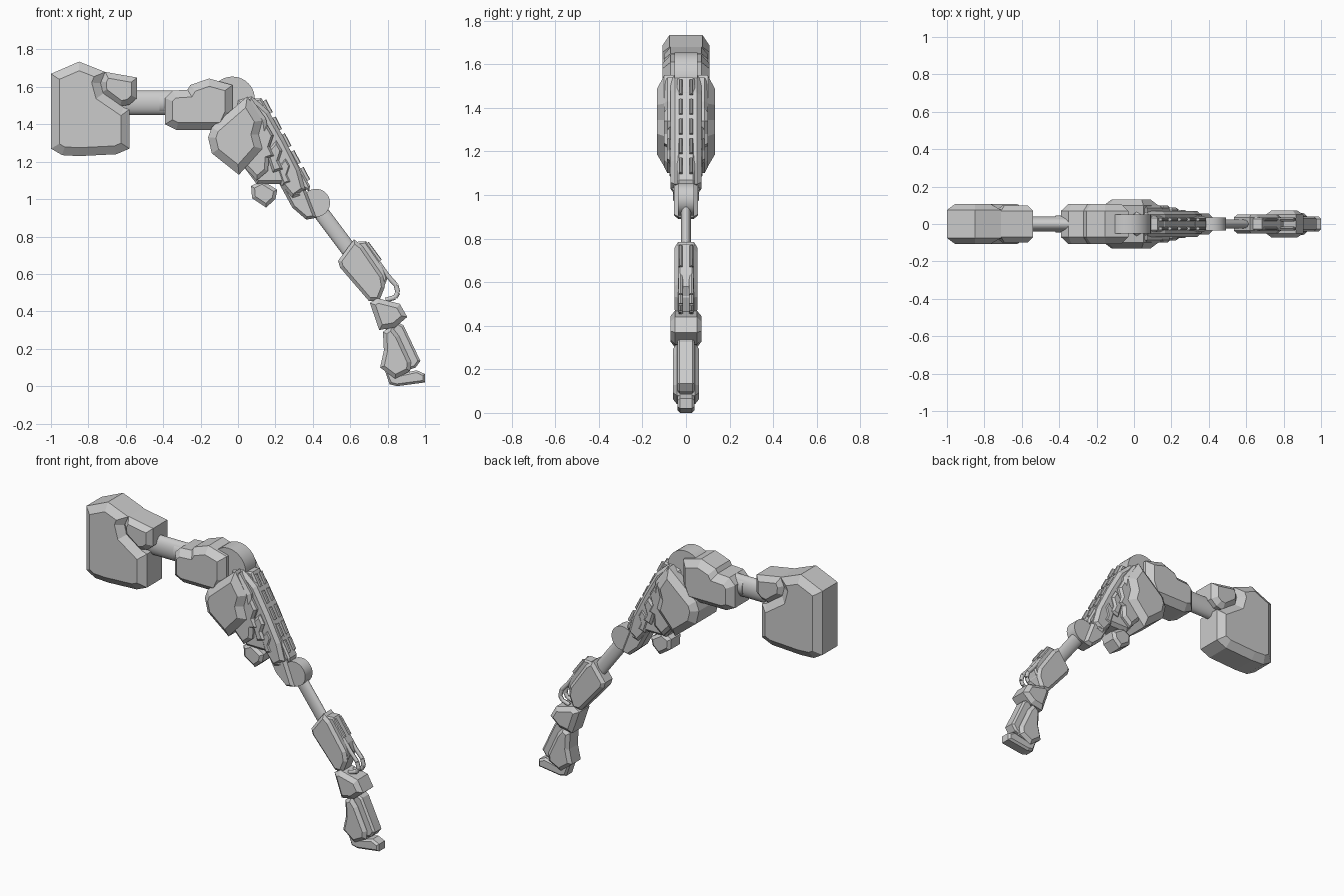
import bpy, bmesh, math
from mathutils import Vector, Matrix

if "Cube" in bpy.data.objects:
    bpy.data.objects.remove(bpy.data.objects["Cube"])

grey = bpy.data.materials.new("light grey")
grey.diffuse_color = (0.6, 0.6, 0.6, 1)
grey.use_nodes = True
grey.node_tree.nodes["Principled BSDF"].inputs["Base Color"].default_value = grey.diffuse_color


def finish(name, bm, smooth=False):
    bmesh.ops.recalc_face_normals(bm, faces=bm.faces)
    me = bpy.data.meshes.new(name)
    bm.to_mesh(me)
    bm.free()
    me.materials.append(grey)
    ob = bpy.data.objects.new(name, me)
    bpy.context.collection.objects.link(ob)
    if smooth:
        bpy.ops.object.select_all(action='DESELECT')
        ob.select_set(True)
        bpy.context.view_layer.objects.active = ob
        bpy.ops.object.shade_smooth_by_angle(angle=math.radians(40))
    return ob


def inset(pts, d):
    """Move every edge of a closed outline inwards by d."""
    p = [Vector(q) for q in pts]
    n = len(p)
    area = sum(p[i].x * p[(i + 1) % n].y - p[(i + 1) % n].x * p[i].y for i in range(n))
    s = 1 if area > 0 else -1
    out = []
    for i in range(n):
        a = (p[i] - p[i - 1]).normalized()
        b = (p[(i + 1) % n] - p[i]).normalized()
        na, nb = Vector((-a.y, a.x)) * s, Vector((-b.y, b.x)) * s
        m = (na + nb).normalized()
        out.append(p[i] + m * d / max(m.dot(na), 0.6))
    return out


def armour(name, pts, rim, half, bevel):
    """Plate with a side outline, flat rim and chamfered faces on both sides."""
    bm = bmesh.new()
    inner = inset(pts, bevel)
    rings = [[bm.verts.new((q[0], y, q[1])) for q in o]
             for o, y in ((inner, -half), (pts, -rim), (pts, rim), (inner, half))]
    n = len(pts)
    for r0, r1 in zip(rings, rings[1:]):
        for i in range(n):
            j = (i + 1) % n
            bm.faces.new((r0[i], r0[j], r1[j], r1[i]))
    bm.faces.new(rings[0])
    bm.faces.new(rings[-1])
    return finish(name, bm)


def rod(name, a, b, in_plane, depth, y=0, segs=24):
    """Elliptical rod between two side points."""
    a, b = Vector((a[0], y, a[1])), Vector((b[0], y, b[1]))
    d = (b - a).normalized()
    side = Vector((0, 1, 0))
    up = d.cross(side)
    bm = bmesh.new()
    ends = []
    for c in (a, b):
        ends.append([bm.verts.new(c + up * in_plane * math.cos(t) + side * depth * math.sin(t))
                     for t in (2 * math.pi * k / segs for k in range(segs))])
    for k in range(segs):
        j = (k + 1) % segs
        bm.faces.new((ends[0][k], ends[0][j], ends[1][j], ends[1][k]))
    bm.faces.new(ends[0])
    bm.faces.new(ends[1])
    return finish(name, bm, True)


def disc(name, x, z, r, half):
    bm = bmesh.new()
    bmesh.ops.create_cone(bm, cap_ends=True, segments=40, radius1=r, radius2=r, depth=2 * half,
                          matrix=Matrix.Translation((x, 0, z)) @ Matrix.Rotation(math.pi / 2, 4, 'X'))
    return finish(name, bm, True)


# Large end block with its notched corner and socket
armour("end_block", [(-1, 1.67), (-.85, 1.735), (-.71, 1.68), (-.735, 1.62), (-.72, 1.565),
                     (-.61, 1.49), (-.58, 1.48), (-.58, 1.27), (-.65, 1.24), (-.85, 1.23),
                     (-.94, 1.235), (-1, 1.27)], .075, .108, .045)
armour("block_socket", [(-.71, 1.68), (-.54, 1.65), (-.54, 1.54), (-.58, 1.505), (-.63, 1.495),
                        (-.73, 1.57), (-.735, 1.63)], .07, .1, .03)

# Link tube and collars
rod("link_tube", (-.65, 1.515), (-.2, 1.515), .066, .041)
rod("link_inner_collar", (-.42, 1.515), (-.3, 1.515), .058, .046)

# Upper armour and its pivot
armour("upper_armour", [(-.39, 1.54), (-.35, 1.58), (-.27, 1.585), (-.255, 1.61), (-.155, 1.645),
                        (-.03, 1.61), (-.03, 1.46), (-.07, 1.37), (-.33, 1.37), (-.39, 1.40)],
       .07, .108, .04)
disc("upper_pivot", -.03, 1.535, .12, .052)

# Thigh: core, lower taper and large side plate
armour("thigh_core", [(0, 1.53), (.075, 1.55), (.165, 1.47), (.25, 1.32), (.33, 1.16), (.36, 1.05),
                      (.29, 1.0), (.225, 1.08), (.10, 1.08), (-.05, 1.28)], .05, .07, .02)
armour("thigh_taper", [(.25, 1.27), (.32, 1.16), (.42, .90), (.365, .89), (.29, .955), (.20, 1.12)],
       .035, .055, .015)
armour("thigh_rear_plate", [(.0, 1.5), (.07, 1.54), (.15, 1.43), (.17, 1.3), (.16, 1.15),
                            (.1, 1.1), (-.04, 1.25)], .085, .10, .02)
armour("thigh_plate", [(-.16, 1.33), (-.14, 1.385), (.05, 1.55), (.13, 1.42), (.11, 1.345),
                       (.13, 1.27), (.005, 1.13), (-.14, 1.245)], .10, .132, .04)

# Overlapping scales down the thigh, and narrow spine steps with paired pegs
for i in range(4):
    x, z, k = .135 + .052 * i, 1.31 - .078 * i, 1 - .1 * i
    armour(f"thigh_scale_{i + 1}", [(x - .04 * k, z + .02 * k), (x + .02 * k, z + .09 * k),
                                    (x + .055 * k, z + .03 * k), (x + .035 * k, z - .03 * k),
                                    (x + .06 * k, z - .08 * k), (x, z - .10 * k)],
           .085 - .01 * i, .10 - .012 * i, .012)
for i in range(5):
    x, z = .125 + .05 * i, 1.515 - .09 * i
    armour(f"spine_step_{i + 1}", [(x - .05, z + .02), (x, z + .025), (x + .06, z - .085),
                                   (x + .055, z - .115), (x - .01, z - .07)], .032, .042, .01)
    for s in (-1, 1):
        rod(f"spine_peg_{i + 1}_{'left' if s > 0 else 'right'}", (x + .015, z + .012),
            (x + .05, z - .055), .012, .009, s * .024, 8)

# Small hanging block
armour("hanging_block", [(.07, 1.07), (.13, 1.10), (.21, 1.05), (.20, 1.0), (.15, .955),
                         (.075, 1.005)], .045, .06, .018)

# Knee and lower bone
disc("knee_pivot", .417, .98, .075, .036)
rod("lower_bone", (.42, .96), (.66, .64), .042, .023)

# Lower leg armour with ridge, hoses and pegs
armour("lower_armour", [(.535, .67), (.62, .785), (.665, .75), (.775, .59), (.785, .53), (.755, .455),
                        (.70, .455), (.545, .635)], .036, .052, .018)
armour("lower_ridge", [(.61, .77), (.685, .775), (.78, .64), (.80, .58), (.77, .5), (.68, .6)],
       .028, .036, .01)
hose = [(.75, .66), (.80, .59), (.845, .54), (.855, .50), (.84, .475), (.79, .46)]
for s in (-1, 1):
    tag = 'left' if s > 0 else 'right'
    for i in range(len(hose) - 1):
        rod(f"hose_{tag}_{i + 1}", hose[i], hose[i + 1], .013, .011, s * .025, 10)
    rod(f"lower_peg_{tag}", (.69, .765), (.76, .67), .011, .009, s * .024, 8)

# Ankle block and neck
armour("ankle_block", [(.705, .445), (.745, .47), (.865, .44), (.905, .37), (.84, .315),
                       (.755, .30)], .05, .072, .025)
rod("ankle_neck", (.80, .40), (.85, .25), .04, .03)

# Shin guard and foot
armour("shin_core", [(.79, .27), (.85, .345), (.885, .325), (.975, .135), (.95, .10), (.84, .06)],
       .03, .04, .012)
armour("shin_side", [(.78, .19), (.775, .29), (.82, .32), (.86, .27), (.925, .13), (.92, .08),
                     (.84, .04), (.76, .10)], .042, .06, .02)
armour("foot", [(.785, .085), (.81, .01), (.85, 0), (1, .02), (1, .065), (.955, .085), (.84, .06)],
       .028, .04, .012)
